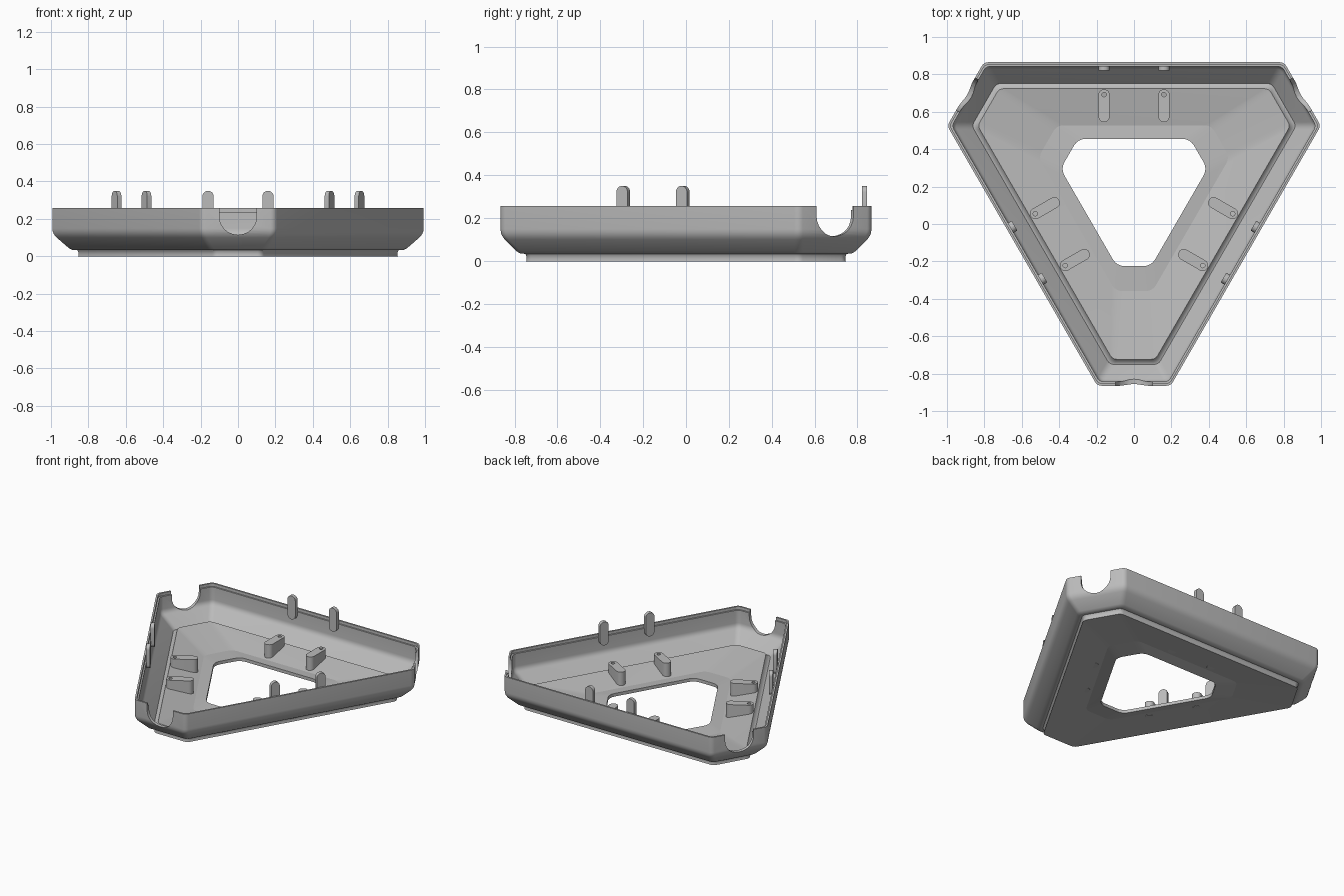
import bpy, bmesh
from math import pi, sqrt, tan
from mathutils import Vector, Matrix

if "Cube" in bpy.data.objects:
    bpy.data.objects.remove(bpy.data.objects["Cube"])

grey = bpy.data.materials.new("plain grey")
grey.use_nodes = True
COLOUR = (0.5, 0.5, 0.5, 1)
grey.diffuse_color = COLOUR
grey.node_tree.nodes["Principled BSDF"].inputs["Base Color"].default_value = COLOUR

CENTRE_Y = 0.175      # centre of the threefold symmetry
LONG, SHORT = 0.69, 1.04   # distance of long and short sides from it
FLOOR, RIM = 0.022, 0.257


def fillet(points, radii, steps=4):
    """Round the corners of a closed 2D outline; radius 0 keeps a corner."""
    out = []
    for i, p in enumerate(points):
        p, r = Vector(p), radii[i]
        if not r:
            out.append(p)
            continue
        u = (Vector(points[i - 1]) - p).normalized()
        v = (Vector(points[(i + 1) % len(points)]) - p).normalized()
        reach = r / tan(u.angle(v) / 2)
        centre = p + (u + v).normalized() * sqrt(reach * reach + r * r)
        a = (p + u * reach - centre).normalized()
        b = (p + v * reach - centre).normalized()
        for s in range(steps + 1):
            out.append(centre + a.slerp(b, s / steps).normalized() * r)
    return out


def hexagon(long, short, radius):
    """Triangle with cut, rounded corners."""
    side = 2 * sqrt(3) * long - (long + short) * 2 / sqrt(3)
    half = (long + short) / sqrt(3) - side / 2
    pts = []
    for k in range(3):
        turn = Matrix.Rotation(k * 2 * pi / 3, 2)
        pts += [turn @ Vector((half, long)), turn @ Vector((-half, long))]
    return fillet(pts, [radius] * 6)


def pill(width, low, high):
    """Upright slot outline from low to high."""
    w = width / 2
    return fillet([(-w, low), (w, low), (w, high), (-w, high)], [w * 0.98] * 4, 6)


def finish(bm, name, matrix=Matrix()):
    bmesh.ops.recalc_face_normals(bm, faces=bm.faces)
    mesh = bpy.data.meshes.new(name)
    bm.to_mesh(mesh)
    bm.free()
    mesh.materials.append(grey)
    obj = bpy.data.objects.new(name, mesh)
    obj.matrix_world = matrix
    bpy.context.collection.objects.link(obj)
    return obj


def prism(name, outline, low, high, matrix):
    """Extrude an outline along its own z."""
    bm = bmesh.new()
    base = bm.faces.new([bm.verts.new((p.x, p.y, low)) for p in outline])
    top = bmesh.ops.extrude_face_region(bm, geom=[base])["geom"]
    verts = [g for g in top if isinstance(g, bmesh.types.BMVert)]
    bmesh.ops.translate(bm, verts=verts, vec=(0, 0, high - low))
    return finish(bm, name, matrix)


def cut(obj, cutter):
    bpy.context.view_layer.update()
    mod = obj.modifiers.new("cut", "BOOLEAN")
    mod.operation, mod.solver, mod.object = "DIFFERENCE", "EXACT", cutter
    bpy.context.view_layer.objects.active = obj
    bpy.ops.object.modifier_apply(modifier=mod.name)
    bpy.data.objects.remove(cutter)


def smooth(obj):
    bpy.ops.object.select_all(action="DESELECT")
    obj.select_set(True)
    bpy.context.view_layer.objects.active = obj
    bpy.ops.object.shade_smooth_by_angle(angle=pi / 6)


middle = Matrix.Translation((0, CENTRE_Y, 0))
upright = Matrix.Rotation(pi / 2, 4, "X")   # outline y becomes z, depth runs to -y

# Tray shell: wall section as (inset, height), swept round the outline
section = [(0.12, 0), (0, 0.12), (0, RIM), (0.012, RIM), (0.012, RIM - 0.02),
           (0.022, RIM - 0.02), (0.022, 0.128), (0.128, FLOOR)]
section = fillet(section, [0.04, 0.07, 0, 0, 0, 0, 0.05, 0.04])
loops = [(hexagon(LONG - p.x, SHORT - p.x, 0.04), p.y) for p in section]
opening = hexagon(0.28, 0.4, 0.07)
loops += [(opening, FLOOR), (opening, 0)]
bm = bmesh.new()
rings = [[bm.verts.new((p.x, p.y, z)) for p in outline] for outline, z in loops]
for i, ring in enumerate(rings):
    before = rings[i - 1]
    for j in range(len(ring)):
        bm.faces.new((before[j - 1], before[j], ring[j], ring[j - 1]))
tray = finish(bm, "tray_shell", middle)

for k in range(3):
    side = middle @ Matrix.Rotation(k * 2 * pi / 3, 4, "Z")

    # Cable notch through each short wall
    notch = prism("notch_cutter", pill(0.2, 0.115, 0.6), SHORT - 0.15, SHORT + 0.1,
                  side @ upright)
    cut(tray, notch)

    for x in (-0.16, 0.16):
        spot = side @ Matrix.Translation((x, 0, 0))

        # Snap tab on the inside of the long wall
        tab = prism("snap_tab", pill(0.06, 0.185, 0.35), -LONG + 0.02, -LONG + 0.045,
                    spot @ upright)
        smooth(tab)

        # Slot-shaped post with a pilot hole
        post = prism("floor_post", pill(0.06, 0.37, 0.545), FLOOR - 0.01, 0.115, spot)
        hole = prism("hole_cutter", pill(0.024, 0.505, 0.529), 0.05, 0.2, spot)
        cut(post, hole)
        smooth(post)

smooth(tray)
